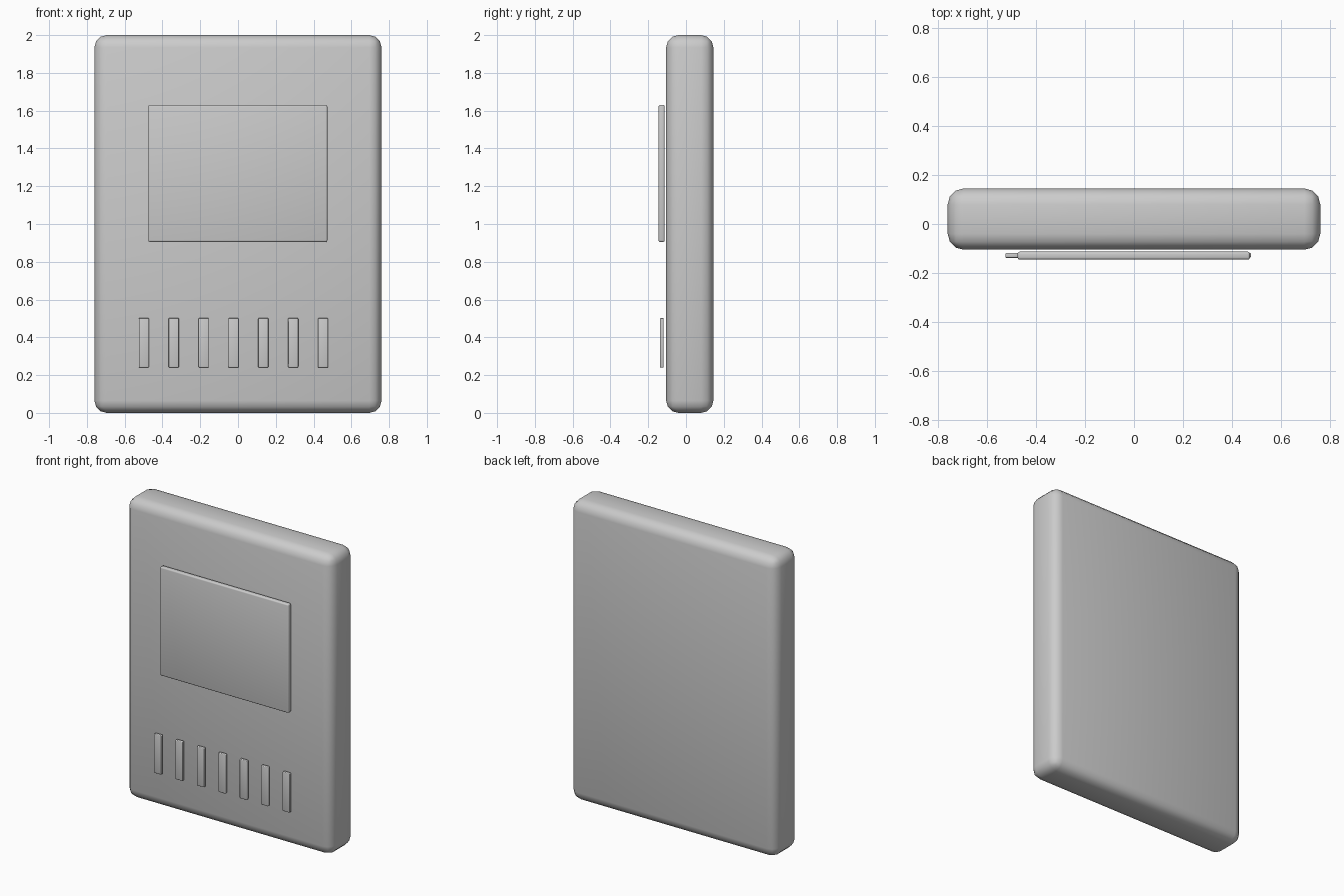
import bpy

if "Cube" in bpy.data.objects:
    bpy.data.objects.remove(bpy.data.objects["Cube"])


def rounded_box(name, lo, hi, radius, segments):
    """Box between two corners with rounded edges."""
    bpy.ops.mesh.primitive_cube_add(size=1, location=[(a + b) / 2 for a, b in zip(lo, hi)])
    ob = bpy.context.object
    ob.name = name
    ob.scale = [b - a for a, b in zip(lo, hi)]
    bpy.ops.object.transform_apply(location=False, rotation=False, scale=True)
    bevel = ob.modifiers.new("rounded_edges", 'BEVEL')
    bevel.width = radius
    bevel.segments = segments
    bpy.ops.object.modifier_apply(modifier=bevel.name)
    bpy.ops.object.shade_smooth_by_angle()
    return ob


# Main slab
rounded_box("body", (-0.76, -0.105, 0), (0.76, 0.145, 2), 0.065, 3)

# Screen panel, floating just off the front face
rounded_box("screen", (-0.475, -0.145, 0.905), (0.473, -0.113, 1.63), 0.009, 3)

# Row of vertical keys
for i in range(7):
    x = -0.498 + i * 0.158
    rounded_box(f"key_{i + 1}", (x - 0.027, -0.138, 0.24), (x + 0.027, -0.118, 0.502), 0.005, 3)
